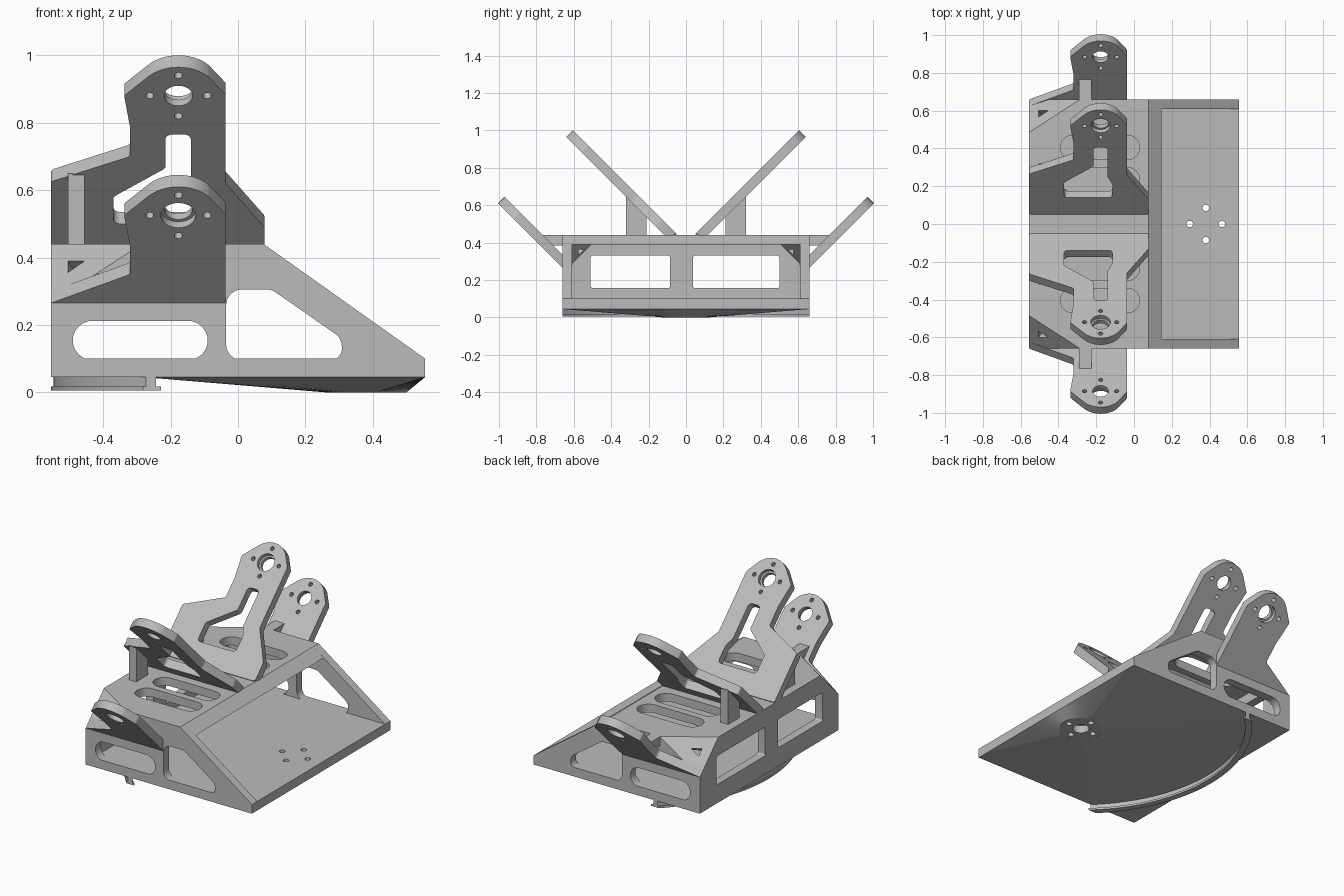
import bpy, bmesh
from math import sin, cos, tan, pi, atan2, radians, sqrt
from mathutils import Vector, Matrix

if "Cube" in bpy.data.objects:
    bpy.data.objects.remove(bpy.data.objects["Cube"], do_unlink=True)

grey = bpy.data.materials.new("plain_grey")
grey.use_nodes = True
grey.diffuse_color = (0.5, 0.5, 0.5, 1)
grey.node_tree.nodes["Principled BSDF"].inputs["Base Color"].default_value = grey.diffuse_color

X, Y, Z = Vector((1, 0, 0)), Vector((0, 1, 0)), Vector((0, 0, 1))
HUB = 0.38          # x of the swivel centre
SLOPE = sqrt(2)     # brackets lean at 45 degrees


def circle(x, y, r, n=32):
    return [(x + r * cos(2 * pi * i / n), y + r * sin(2 * pi * i / n)) for i in range(n)]


def rect(x0, x1, y0, y1):
    return [(x0, y0), (x1, y0), (x1, y1), (x0, y1)]


def rounded(points, radius, steps=6):
    """Polygon with every corner filleted."""
    pts, out = [Vector(p) for p in points], []
    for i, p in enumerate(pts):
        a, b = pts[i - 1] - p, pts[(i + 1) % len(pts)] - p
        u, v = a.normalized(), b.normalized()
        half = u.angle(v) / 2
        if half > 1.5:
            out.append(p)
            continue
        t = min(radius / tan(half), 0.495 * a.length, 0.495 * b.length)
        r = t * tan(half)
        c = p + (u + v).normalized() * r / sin(half)
        for k in range(steps + 1):
            out.append(c + (p + u * t - c).lerp(p + v * t - c, k / steps).normalized() * r)
    return out


def finish(name, bm):
    bmesh.ops.remove_doubles(bm, verts=bm.verts, dist=0.0002)
    bmesh.ops.recalc_face_normals(bm, faces=bm.faces)
    mesh = bpy.data.meshes.new(name)
    bm.to_mesh(mesh)
    bm.free()
    mesh.materials.clear()
    mesh.materials.append(grey)
    obj = bpy.data.objects.new(name, mesh)
    bpy.context.collection.objects.link(obj)
    bpy.ops.object.select_all(action='DESELECT')
    obj.select_set(True)
    bpy.context.view_layer.objects.active = obj
    bpy.ops.object.shade_smooth_by_angle(angle=radians(32))
    return obj


def plate(name, loops, depth, origin, ax, ay, side=1, cut=()):
    """Flat outline with holes, extruded along ax x ay; side -1 mirrors it in y."""
    curve = bpy.data.curves.new(name, 'CURVE')
    curve.dimensions, curve.fill_mode, curve.extrude = '2D', 'BOTH', depth / 2
    for loop in loops:
        spline = curve.splines.new('POLY')
        spline.points.add(len(loop) - 1)
        for point, co in zip(spline.points, loop):
            point.co = (co[0], co[1], 0, 1)
        spline.use_cyclic_u = True
    temp = bpy.data.objects.new(name, curve)
    bpy.context.collection.objects.link(temp)
    graph = bpy.context.evaluated_depsgraph_get()
    mesh = bpy.data.meshes.new_from_object(temp.evaluated_get(graph))
    bm = bmesh.new()
    bm.from_mesh(mesh)
    bpy.data.objects.remove(temp)
    bpy.data.meshes.remove(mesh)
    bpy.data.curves.remove(curve)
    az = ax.cross(ay)
    frame = Matrix((ax, ay, az)).transposed().to_4x4()
    frame.translation = Vector(origin) + az * depth / 2
    bm.transform(Matrix.Diagonal((1, side, 1, 1)) @ frame)
    bmesh.ops.remove_doubles(bm, verts=bm.verts, dist=0.0002)
    for co, no in cut:
        bmesh.ops.bisect_plane(bm, geom=bm.verts[:] + bm.edges[:] + bm.faces[:],
                               plane_co=co, plane_no=no, clear_outer=True)
    return finish(name, bm)


# Corner facets that trim the two upper rear corners of the body
A, B, C = Vector((-.555, .66, .265)), Vector((-.555, .485, .44)), Vector((-.285, .66, .44))
facet_n = Vector((-.648, 1, 1)).normalized()
flip = Vector((1, -1, 1))
facets = [(A, facet_n), (A * flip, facet_n * flip)]

# Base plate with swivel screw holes
screws = [circle(HUB + .085 * cos(a), .085 * sin(a), .017, 16) for a in (0, pi / 2, pi, -pi / 2)]
plate("base_plate", [rect(-.555, .555, -.66, .66)] + screws, .055, (0, 0, .045), X, Y)

# Top plate with long slots, and its slanted front edge
slots = [rounded(rect(-.39, .03, s * y - .064, s * y + .064), .0635) for s in (1, -1) for y in (.235, .405)]
plate("top_plate", [rect(-.555, .076, -.66, .66)] + slots, .05, (0, 0, .39), X, Y, cut=facets)
plate("top_front_edge", [[(.07, .39), (.145, .39), (.076, .44), (.07, .44)]], 1.32, (0, .66, 0), X, Z)

# End wall with two windows
windows = [rounded(rect(a, b, .157, .33), .012) for a, b in ((-.51, -.085), (.037, .5))]
plate("end_wall", [rect(-.66, .66, .045, .44)] + windows, .05, (-.555, 0, 0), Y, Z, cut=facets)

# Swivel hub disc and the fairing that blends it into the base
plate("hub_disc", [circle(HUB, 0, .12, 48), circle(HUB, 0, .045)] + screws, .045, (0, 0, 0), X, Y)
bm = bmesh.new()
x0, x1, yw = -.28, .555, .66
angles = sorted([2 * pi * i / 64 - pi for i in range(64)]
                + [atan2(s * yw, x - HUB) for s in (1, -1) for x in (x0, x1)])
rings = []
for a in angles:
    c, s = cos(a), sin(a)
    reach = min((x1 - HUB) / c if c > 1e-6 else ((x0 - HUB) / c if c < -1e-6 else 9),
                yw / abs(s) if abs(s) > 1e-6 else 9)
    rings.append([bm.verts.new((HUB + r * c, r * s, z)) for r, z in ((.12, 0), (reach, .045))])
for p, q in zip(rings, rings[1:] + rings[:1]):
    bm.faces.new((p[0], q[0], q[1], p[1]))
finish("hub_fairing", bm)


# Curved guide rail under the base: a web with a wider lip
def arc_band(r0, r1):
    def arc(r):
        end = math_asin(.66 / r)
        return [(HUB - r * cos(end * k / 24), r * sin(end * k / 24)) for k in range(-24, 25)]
    return arc(r1) + arc(r0)[::-1]


def math_asin(v):
    return atan2(v, sqrt(1 - v * v))


plate("rail_web", [arc_band(.908, .928)], .04, (0, 0, .006), X, Y)
plate("rail_lip", [arc_band(.898, .935)], .012, (0, 0, .005), X, Y)


# Leaning brackets: outlines are (x, height), stretched along the slope
def bracket(name, foot_right, foot_left, head, window, base_y, collar_at, side):
    stretch = lambda pts: [(x, z * SLOPE) for x, z in pts]
    cx, cz = -.177, head * SLOPE
    dome = [(cx + .12 * cos(radians(a)), cz + .12 * sin(radians(a))) for a in range(42, 139, 8)]
    outline = rounded(stretch(foot_right + [(-.037, head + .003)]), .012)
    outline = stretch(foot_right) + [(-.037, cz + .005)] + dome
    outline += stretch([(-.338, head), (-.32, head - .095)] + foot_left)
    loops = [rounded(outline, .015, 3), circle(cx, cz, .052)]
    loops += [circle(cx + .085 * cos(k * pi / 2), cz + .085 * sin(k * pi / 2), .012, 16) for k in range(4)]
    if window:
        loops.append(rounded(stretch(window), .02))
    up = (Y + Z).normalized()
    plate(name, loops, .05, (0, base_y, 0), X, up, side)
    plate(name + "_collar", [circle(cx, cz, .053), circle(cx, cz, .042)], .025,
          Vector((0, base_y, 0)) + X.cross(up) * collar_at, X, up, side)


opening = [(-.37, .5), (-.115, .5), (-.115, .57), (-.14, .61), (-.14, .765),
           (-.215, .765), (-.215, .665), (-.37, .58)]

for side, label in ((1, "back"), (-1, "front")):
    # Side wall with a slot and a sloped opening
    profile = [(-.555, .045), (.555, .045), (.555, .1), (.076, .44), (-.555, .44)]
    slot = rounded(rect(-.49, -.09, .096, .212), .0575)
    gap = rounded([(-.035, .096), (.308, .096), (.308, .16), (.1, .305), (-.035, .305)], .045)
    plate(label + "_side_wall", [profile, slot, gap], .05, (0, .66, 0), X, Z, side, facets)

    # Corner facet with a small triangular hole
    ax = (C - A).normalized()
    ay = (-facet_n).cross(ax)
    local = lambda pts: [((p - A).dot(ax), (p - A).dot(ay)) for p in pts]
    hole = [Vector(p) for p in ((-.505, .567, .39), (-.505, .602, .355), (-.455, .6, .39))]
    plate(label + "_corner_facet", [local([A, B, C]), local(hole)], .04, A, ax, ay, side)

    # Tall inner bracket and low outer bracket
    bracket(label + "_inner_bracket", [(-.555, .41), (.078, .41), (.078, .49), (-.037, .62)],
            [(-.32, .7), (-.555, .625)], .88, opening, -.325, 0, side)
    bracket(label + "_outer_bracket", [(-.555, .245), (-.037, .245)],
            [(-.32, .35), (-.555, .265)], .525, None, .395, .025, side)

    # Post under the inner bracket and peg behind the outer one
    plate(label + "_post", [[(.21, .43), (.32, .43), (.32, .65), (.21, .54)]], .05, (-.505, 0, 0), Y, Z, side)
    plate(label + "_peg", [[(.65, .385), (.712, .385), (.767, .44), (.65, .44)]], .065, (-.29, 0, 0), Y, Z, side)
